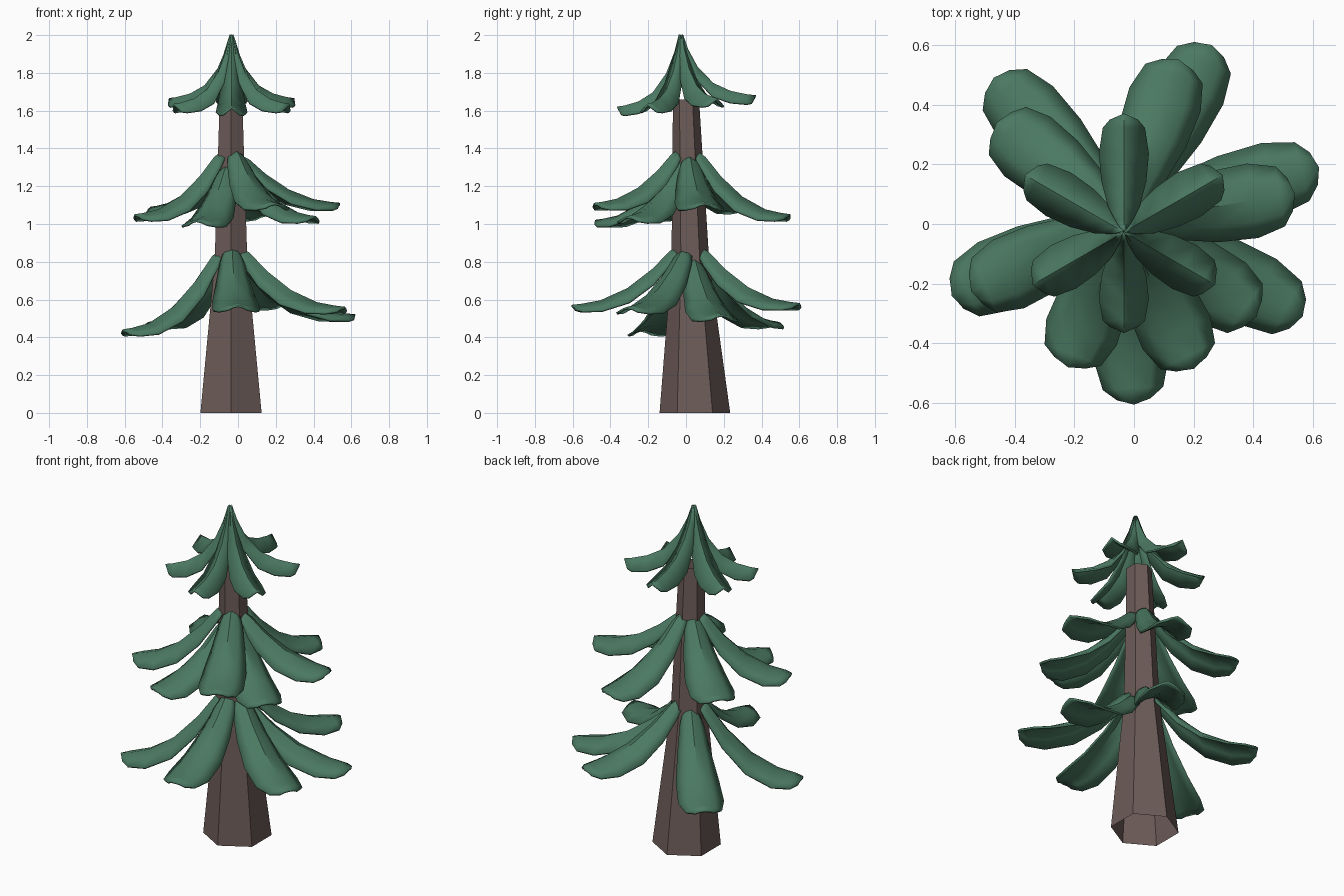
import bpy, bmesh, math
from mathutils import Vector

if "Cube" in bpy.data.objects:
    bpy.data.objects.remove(bpy.data.objects["Cube"], do_unlink=True)


def make_material(name, color):
    mat = bpy.data.materials.new(name)
    mat.use_nodes = True
    mat.diffuse_color = color
    bsdf = mat.node_tree.nodes["Principled BSDF"]
    bsdf.inputs["Base Color"].default_value = color
    bsdf.inputs["Roughness"].default_value = 0.9
    return mat


GREEN = make_material("needle green", (0.070, 0.191, 0.122, 1))
BROWN = make_material("bark brown", (0.150, 0.105, 0.097, 1))


def skin_rows(name, rows, mat, closed=False, thickness=0.0, smooth=None):
    """Join rows of points, each with the same count, into a quad sheet."""
    bm = bmesh.new()
    grid = [[bm.verts.new(p) for p in row] for row in rows]
    n = len(rows[0])
    for a, b in zip(grid, grid[1:]):
        for i in range(n if closed else n - 1):
            j = (i + 1) % n
            bm.faces.new((a[i], a[j], b[j], b[i]))
    mesh = bpy.data.meshes.new(name)
    bm.to_mesh(mesh)
    bm.free()
    mesh.materials.append(mat)
    obj = bpy.data.objects.new(name, mesh)
    bpy.context.collection.objects.link(obj)
    if thickness:
        mod = obj.modifiers.new("thickness", "SOLIDIFY")
        mod.thickness = thickness
        mod.offset = -1
    if smooth:
        bpy.ops.object.select_all(action="DESELECT")
        obj.select_set(True)
        bpy.context.view_layer.objects.active = obj
        bpy.ops.object.shade_smooth_by_angle(angle=math.radians(smooth))
    return obj


# Trunk: leaning six-sided taper, open at the bottom (z, radius, centre y)
TRUNK_X = -0.037
trunk_rows = []
for z, r, cy in [(0, 0.187, 0.047), (0.8, 0.10, 0.023), (1.66, 0.069, 0.0)]:
    trunk_rows.append([(TRUNK_X + r * math.cos(math.radians(30 + 60 * k)),
                        cy + r * math.sin(math.radians(30 + 60 * k)), z)
                       for k in range(6)])
skin_rows("trunk", trunk_rows, BROWN, closed=True)

# Branch shape: distance along, height left, half width, edge droop, tip sweep
BRANCH = [(-0.05, 1.03, 0.030, 0.020), (0.05, 0.93, 0.058, 0.060),
          (0.22, 0.62, 0.085, 0.075), (0.46, 0.29, 0.112, 0.070),
          (0.72, 0.08, 0.120, 0.050), (0.90, 0.02, 0.096, 0.035),
          (1.00, 0.00, 0.050, 0.020)]
# Crown branch: narrow at the apex, with a sharp ridge along the middle
CROWN = [(0.00, 1.00, 0.004, 0.010), (0.07, 0.76, 0.022, 0.030),
         (0.20, 0.47, 0.046, 0.060), (0.42, 0.20, 0.068, 0.065),
         (0.66, 0.07, 0.077, 0.055), (0.88, 0.015, 0.064, 0.045),
         (1.00, 0.00, 0.040, 0.035)]


def branch(name, root, tip, shape, columns, power, smooth):
    root, tip = Vector(root), Vector(tip)
    flat = Vector((tip.x - root.x, tip.y - root.y, 0))
    side = Vector((-flat.y, flat.x, 0)).normalized()
    rows = []
    for s, h, half, droop in shape:
        mid = root + flat * s
        mid.z = tip.z + (root.z - tip.z) * h
        row = []
        for u in columns:
            p = mid - side * (u * half)
            p.z -= droop * abs(u) ** power
            row.append(p)
        rows.append(row)
    # sides of the last row sit back a little for a blunt tip
    for u, p in zip(columns, rows[-1]):
        p -= flat.normalized() * 0.02 * abs(u)
    # column order makes the upper side the outside
    return skin_rows(name, [r[::-1] for r in rows], GREEN,
                     thickness=0.012, smooth=smooth)


# Each branch: tip x, tip y, tip z, root z
LOWER = [(-0.61, -0.24, 0.43, 0.85), (0.0, -0.605, 0.56, 0.87),
         (0.565, -0.31, 0.55, 0.86), (0.62, 0.19, 0.51, 0.81),
         (0.26, 0.60, 0.57, 0.86), (-0.47, 0.49, 0.47, 0.83)]
MIDDLE = [(-0.545, -0.225, 1.04, 1.37), (-0.22, -0.48, 1.01, 1.30),
          (0.20, -0.485, 1.10, 1.38), (0.41, -0.31, 1.03, 1.33),
          (0.54, 0.10, 1.10, 1.35), (0.15, 0.55, 1.04, 1.37),
          (-0.46, 0.34, 1.08, 1.36)]

for tier, tips, cy, start in (("lower", LOWER, 0.025, 0.075),
                              ("middle", MIDDLE, 0.01, 0.065)):
    for i, (x, y, z, root_z) in enumerate(tips):
        away = Vector((x - TRUNK_X, y - cy, 0)).normalized() * start
        branch(f"{tier}_branch_{i + 1}",
               (TRUNK_X + away.x, cy + away.y, root_z), (x, y, z),
               BRANCH, (-1, -0.55, 0, 0.55, 1), 1.7, 35)

# Crown: six ridged branches meeting at the apex, tilted up toward the back
APEX = (-0.034, -0.027, 2.0)
for k in range(6):
    a = math.radians(30 + 60 * k)
    r = 0.365 + 0.03 * math.sin(a)
    branch(f"crown_branch_{k + 1}", APEX,
           (APEX[0] + r * math.cos(a), APEX[1] + r * math.sin(a),
            1.64 + 0.03 * math.sin(a)),
           CROWN, (-1, 0, 1), 1, 25)
